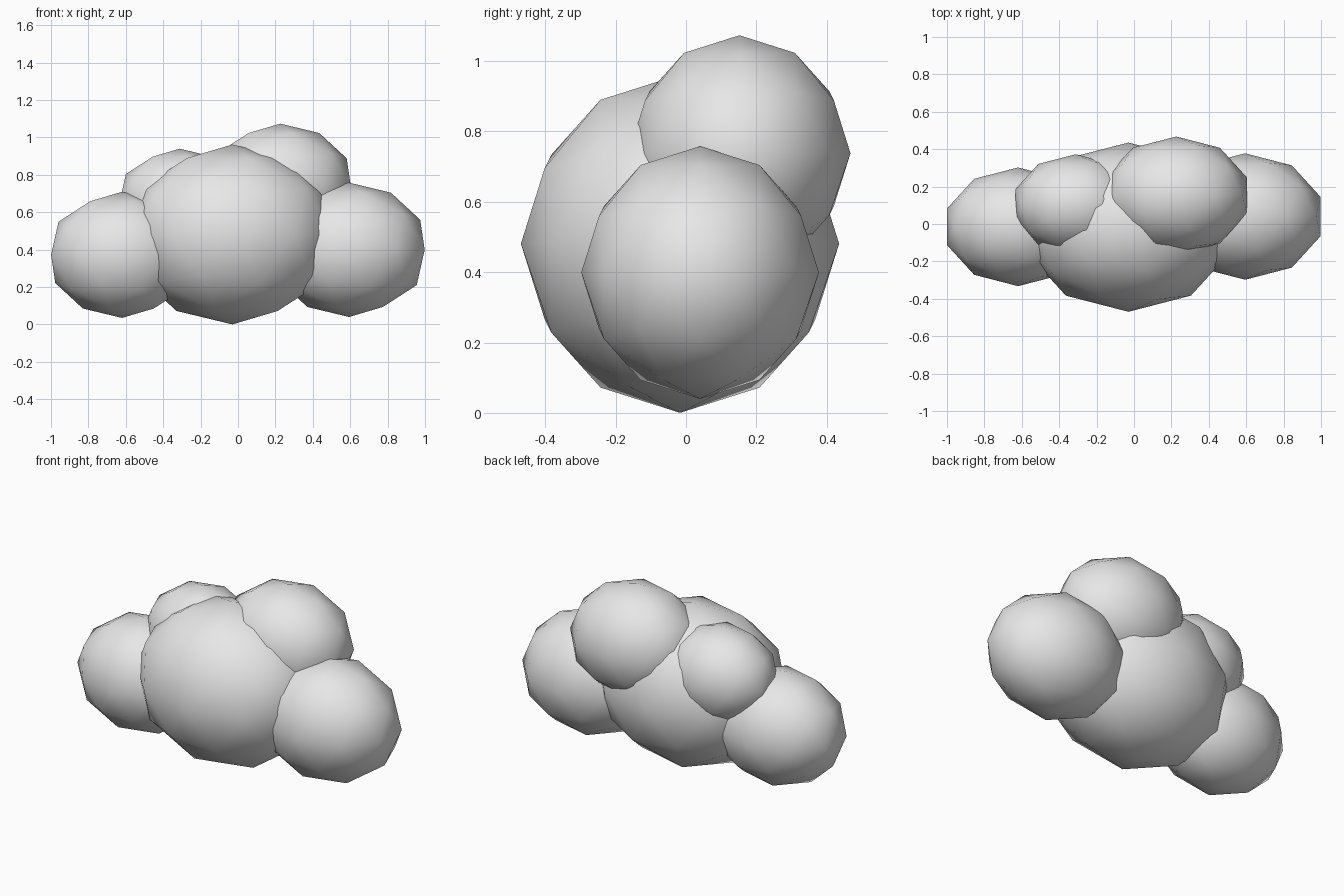
import bpy

if "Cube" in bpy.data.objects:
    bpy.data.objects.remove(bpy.data.objects["Cube"])

# single pale grey for the whole cloud
mat = bpy.data.materials.new("cloud grey")
mat.diffuse_color = (0.8, 0.8, 0.8, 1)
mat.use_nodes = True
mat.node_tree.nodes["Principled BSDF"].inputs["Base Color"].default_value = mat.diffuse_color

# every puff is the same squashed low-poly ball
SQUASH = (1.0, 0.795, 0.845)


def puff(name, centre, radius):
    bpy.ops.mesh.primitive_ico_sphere_add(subdivisions=2, radius=1, location=centre)
    ob = bpy.context.object
    ob.name = name
    ob.scale = [radius * s for s in SQUASH]
    bpy.ops.object.transform_apply(location=False, rotation=False, scale=True)
    bpy.ops.object.shade_smooth()
    ob.data.materials.append(mat)
    return ob


# big middle puff, side puffs, then the two upper back puffs
puff("middle_puff", (-0.03, -0.017, 0.481), 0.569)
puff("left_puff", (-0.62, -0.015, 0.372), 0.399)
puff("right_puff", (0.594, 0.04, 0.399), 0.425)
puff("upper_right_puff", (0.226, 0.152, 0.738), 0.397)
puff("upper_left_puff", (-0.312, 0.104, 0.654), 0.338)
